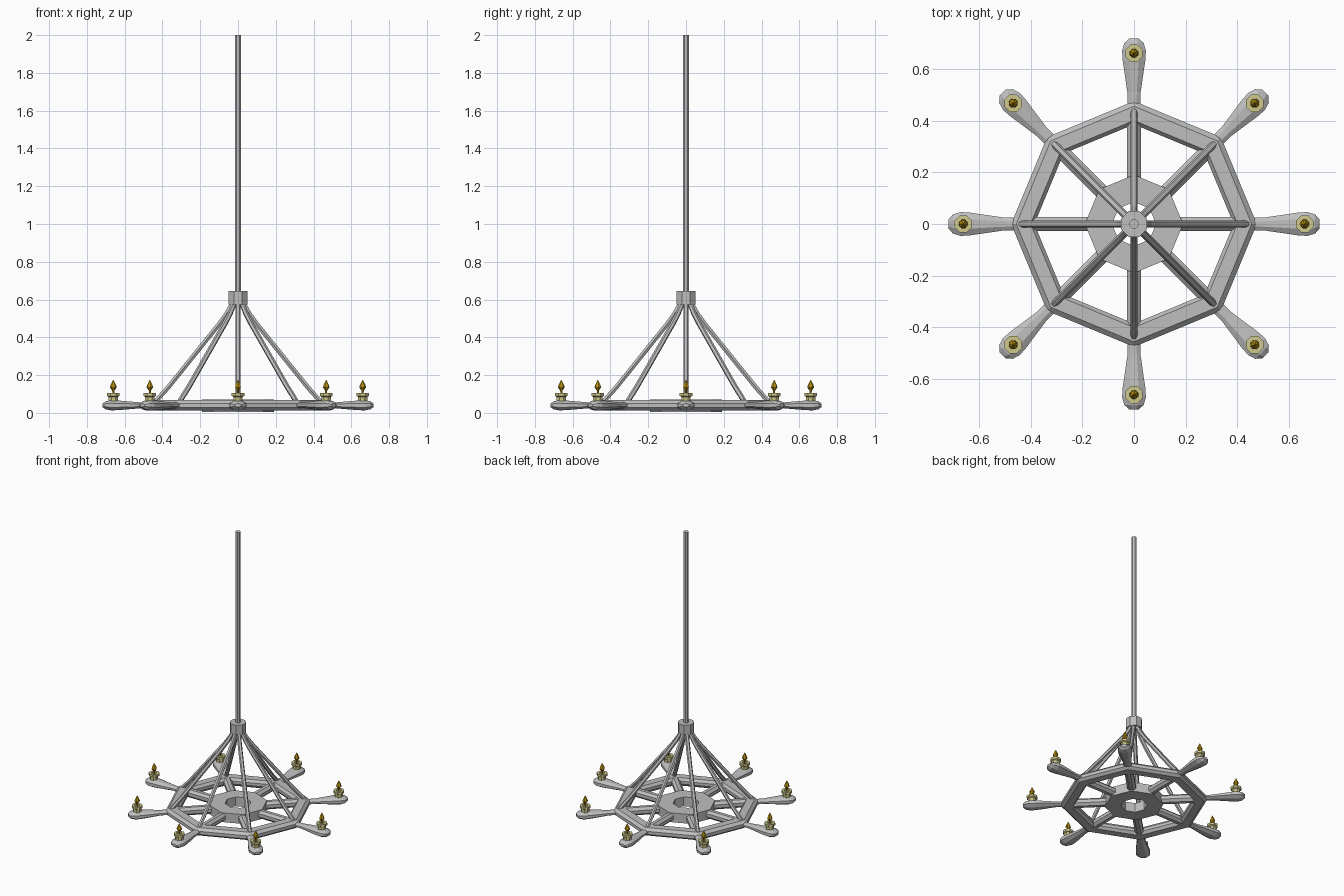
import bpy, bmesh, math
from mathutils import Vector, Matrix

if "Cube" in bpy.data.objects:
    bpy.data.objects.remove(bpy.data.objects["Cube"])

ARMS = 8
SLAB_Z = 0.04


def material(name, rgb):
    m = bpy.data.materials.new(name)
    m.use_nodes = True
    m.diffuse_color = (*rgb, 1)
    m.node_tree.nodes["Principled BSDF"].inputs["Base Color"].default_value = (*rgb, 1)
    return m


iron = material("grey iron", (0.52, 0.52, 0.52))
wax = material("pale wax", (0.62, 0.58, 0.26))
fire = material("amber flame", (0.5, 0.29, 0.005))


def loft(name, rings, mat, closed=False, matrix=None):
    """Skin a list of point rings; cap the ends, or join last to first."""
    bm = bmesh.new()
    loops = [[bm.verts.new(p) for p in ring] for ring in rings]
    pairs = list(zip(loops, loops[1:]))
    if closed:
        pairs.append((loops[-1], loops[0]))
    else:
        bm.faces.new(loops[0])
        bm.faces.new(loops[-1])
    for a, b in pairs:
        for i in range(len(a)):
            j = (i + 1) % len(a)
            bm.faces.new((a[i], a[j], b[j], b[i]))
    bmesh.ops.recalc_face_normals(bm, faces=bm.faces)
    mesh = bpy.data.meshes.new(name)
    bm.to_mesh(mesh)
    bm.free()
    mesh.materials.append(mat)
    ob = bpy.data.objects.new(name, mesh)
    bpy.context.collection.objects.link(ob)
    if matrix:
        ob.matrix_world = matrix
    return ob


def lathe(name, profile, mat, sides=8, turn=0.0, closed=False, matrix=None):
    """Turn (radius, height) points around z."""
    angles = [math.tau * (i + turn) / sides for i in range(sides)]
    rings = [[(r * math.cos(a), r * math.sin(a), z) for a in angles] for r, z in profile]
    return loft(name, rings, mat, closed, matrix)


def tube(name, path, radius, mat, sides=6, matrix=None):
    """Sweep a polygon along a path lying in the xz plane."""
    pts = [Vector((x, 0, z)) for x, z in path]
    rings = []
    for i, p in enumerate(pts):
        t = (pts[min(i + 1, len(pts) - 1)] - pts[max(i - 1, 0)]).normalized()
        side = Vector((0, 1, 0))
        up = t.cross(side)
        rings.append([p + radius * (math.cos(a) * side + math.sin(a) * up)
                      for a in (math.tau * k / sides for k in range(sides))])
    return loft(name, rings, mat, matrix=matrix)


# Chamfered wheel rim and flat hub with a hole
rim = [(0.385, 0.03), (0.40, 0.012), (0.455, 0.012), (0.475, 0.028),
       (0.475, 0.05), (0.455, 0.068), (0.40, 0.068), (0.385, 0.05)]
lathe("wheel_rim", rim, iron, ARMS, closed=True)
hub = [(0.085, 0.006), (0.19, 0.006), (0.19, 0.072), (0.085, 0.072)]
lathe("wheel_hub", hub, iron, ARMS, closed=True)

# Hanging pole and collar
lathe("hanging_pole", [(0.018, 0.6), (0.018, 2.0)], iron, turn=0.5)
lathe("pole_collar", [(0.054, 0.575), (0.054, 0.645)], iron, turn=0.5)

# Shapes repeated on every arm
handle = [(0.027, 0.45), (0.028, 0.51), (0.047, 0.63), (0.050, 0.67),
          (0.040, 0.70), (0.018, 0.718)]
stay = [(0.025, 0.6), (0.035, 0.57), (0.06, 0.525), (0.10, 0.47),
        (0.37, 0.135), (0.415, 0.085), (0.44, 0.055)]
candle = [(0.027, 0.055), (0.027, 0.085), (0.036, 0.09), (0.036, 0.106), (0.018, 0.106),
          (0.016, 0.1)]
flame = [(0.005, 0.1), (0.006, 0.118), (0.018, 0.135), (0.015, 0.147), (0.001, 0.175)]

lay_flat = Matrix.Rotation(math.pi / 2, 4, "Y")
squash = Matrix.Translation((0, 0, SLAB_Z)) @ Matrix.Diagonal((1, 1, 0.58, 1))
for i in range(ARMS):
    spin = Matrix.Rotation(math.tau * i / ARMS, 4, "Z")
    n = i + 1
    lathe(f"spoke_{n}", [(0.03, 0.16), (0.03, 0.41)], iron, turn=0.5,
          matrix=spin @ Matrix.Translation((0, 0, SLAB_Z)) @ lay_flat)
    lathe(f"handle_{n}", handle, iron, turn=0.5, matrix=spin @ squash @ lay_flat)
    tube(f"stay_rod_{n}", stay, 0.014, iron, matrix=spin)
    seat = spin @ Matrix.Translation((0.66, 0, 0))
    lathe(f"candle_{n}", candle, wax, turn=0.5, matrix=seat)
    lathe(f"flame_{n}", flame, fire, sides=6, matrix=seat)
